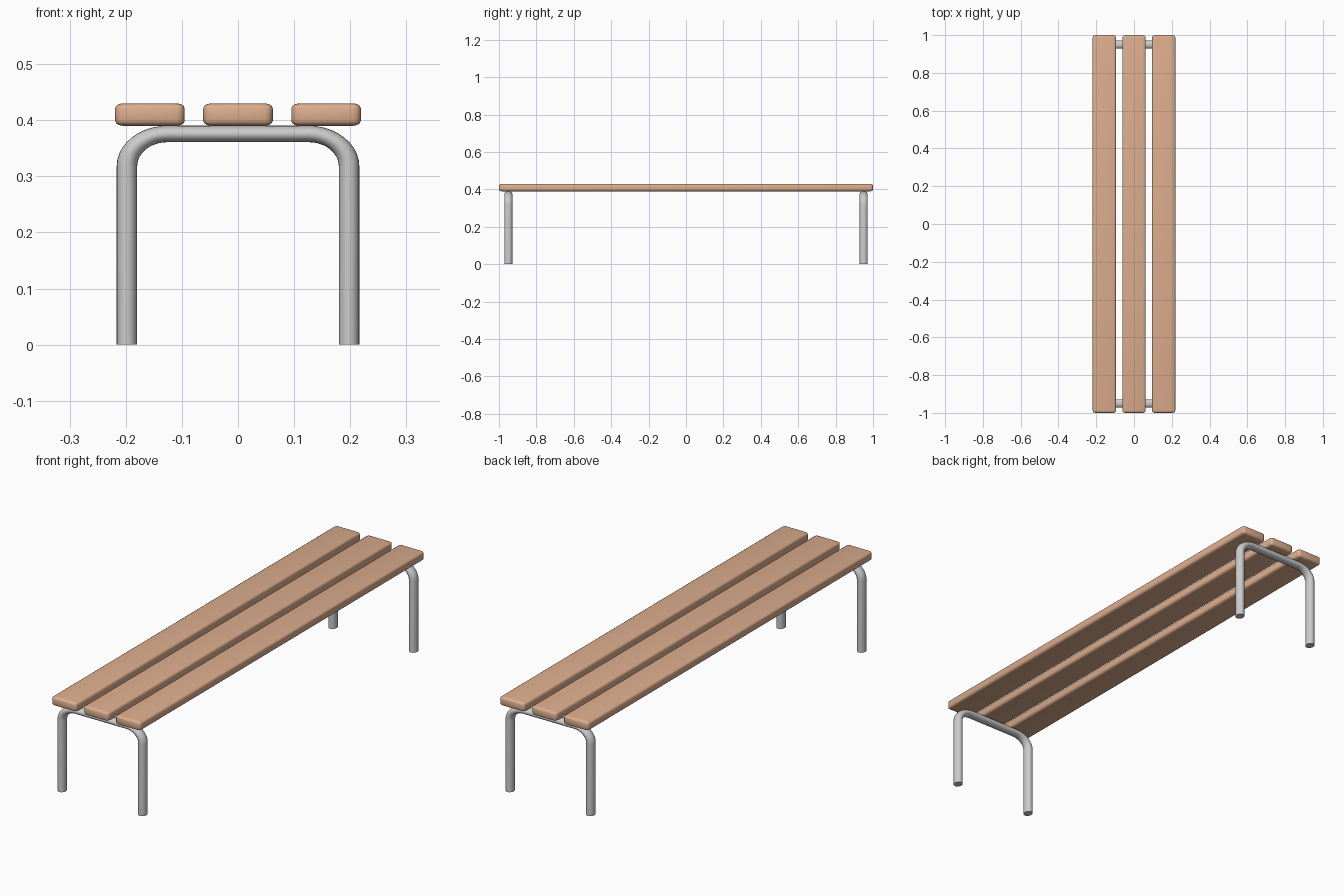
import bpy, bmesh, math
from mathutils import Vector

if "Cube" in bpy.data.objects:
    bpy.data.objects.remove(bpy.data.objects["Cube"])

wood = bpy.data.materials.new("wood")
wood.diffuse_color = (0.72, 0.42, 0.27, 1)
wood.use_nodes = True
wood.node_tree.nodes["Principled BSDF"].inputs["Base Color"].default_value = wood.diffuse_color


def finish(name, bm, material=None, angle=40):
    bmesh.ops.recalc_face_normals(bm, faces=bm.faces)
    mesh = bpy.data.meshes.new(name)
    bm.to_mesh(mesh)
    bm.free()
    obj = bpy.data.objects.new(name, mesh)
    bpy.context.collection.objects.link(obj)
    if material:
        mesh.materials.append(material)
    bpy.ops.object.select_all(action='DESELECT')
    obj.select_set(True)
    bpy.context.view_layer.objects.active = obj
    bpy.ops.object.shade_smooth_by_angle(angle=math.radians(angle))
    return obj


def slat(name, x):
    # Rounded box, flattened so the edge rounding is wider than it is tall
    squash = 0.65
    bm = bmesh.new()
    bmesh.ops.create_cube(bm, size=1)
    bmesh.ops.scale(bm, verts=bm.verts, vec=(0.124, 2.0, 0.04 / squash))
    bmesh.ops.bevel(bm, geom=bm.edges[:], offset=0.014, segments=3,
                    profile=0.5, affect='EDGES')
    bmesh.ops.scale(bm, verts=bm.verts, vec=(1, 1, squash))
    bmesh.ops.translate(bm, verts=bm.verts, vec=(x, 0, 0.41))
    finish(name, bm, wood)


def tube_frame(name, y, sides=20, bend_steps=10):
    # Round tube swept along a U path, then squashed to the final size
    scale = (0.85, 1.0, 0.68)
    tube, bend = 0.0215, 0.085
    half, top = 0.198 / scale[0], 0.3755 / scale[2]
    cx, cz = half - bend, top - bend
    path = [(half, 0, 0)]
    for i in range(bend_steps + 1):
        a = math.pi / 2 * i / bend_steps
        path.append((cx + bend * math.cos(a), cz + bend * math.sin(a), a))
    path += [(-px, pz, math.pi - a) for px, pz, a in reversed(path)]
    bm = bmesh.new()
    rings = []
    for px, pz, a in path:
        out = Vector((math.cos(a), 0, math.sin(a)))
        ring = []
        for k in range(sides):
            t = 2 * math.pi * k / sides
            p = (Vector((px, 0, pz)) + out * tube * math.cos(t)
                 + Vector((0, tube * math.sin(t), 0)))
            ring.append(bm.verts.new(p))
        rings.append(ring)
    for r0, r1 in zip(rings, rings[1:]):
        for k in range(sides):
            n = (k + 1) % sides
            bm.faces.new((r0[k], r0[n], r1[n], r1[k]))
    bm.faces.new(rings[0])
    bm.faces.new(rings[-1])
    bmesh.ops.scale(bm, verts=bm.verts, vec=scale)
    bmesh.ops.translate(bm, verts=bm.verts, vec=(0, y, 0))
    finish(name, bm)


# Seat slats
for label, x in (("left", -0.157), ("middle", 0), ("right", 0.157)):
    slat(label + "_seat_slat", x)

# Leg frames
tube_frame("front_leg_frame", -0.95)
tube_frame("back_leg_frame", 0.95)
